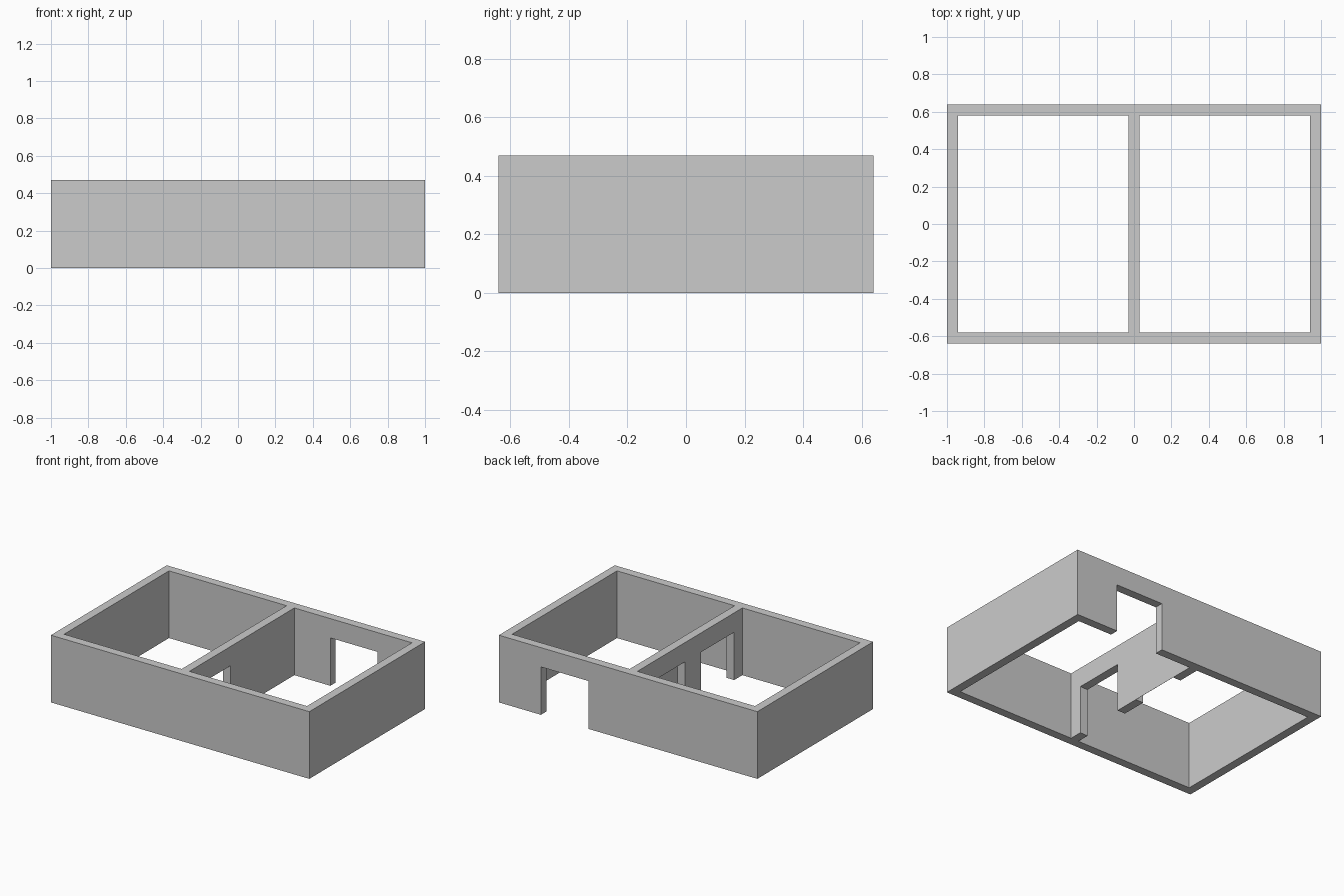
import bpy

if "Cube" in bpy.data.objects:
    bpy.data.objects.remove(bpy.data.objects["Cube"])


def box(name, x0, x1, y0, y1, z0, z1):
    """Axis-aligned box from its limits."""
    bpy.ops.mesh.primitive_cube_add(
        size=1, location=((x0 + x1) / 2, (y0 + y1) / 2, (z0 + z1) / 2))
    ob = bpy.context.object
    ob.name = name
    ob.scale = (x1 - x0, y1 - y0, z1 - z0)
    bpy.ops.object.transform_apply(location=True, rotation=False, scale=True)
    return ob


def cut(target, *limits):
    """Subtract a box from the target."""
    cutter = box("cutter", *limits)
    cutter.hide_render = True
    mod = target.modifiers.new("cut", 'BOOLEAN')
    mod.operation = 'DIFFERENCE'
    mod.solver = 'EXACT'
    mod.object = cutter
    bpy.context.view_layer.objects.active = target
    bpy.ops.object.modifier_apply(modifier=mod.name)
    bpy.data.objects.remove(cutter)


W, D, H = 1.0, 0.64, 0.47   # half width, half depth, height
T = 0.06                    # wall thickness
DOOR = 0.335                # door height

walls = box("room_walls", -W, W, -D, D, 0, H)

# Two open rooms either side of the dividing wall
cut(walls, -W + T, -T / 2, -D + T, D - T, -0.1, H + 0.1)
cut(walls, T / 2, W - T, -D + T, D - T, -0.1, H + 0.1)

# Doorway in the back wall of the right room
cut(walls, 0.308, 0.675, D - 0.1, D + 0.1, -0.1, DOOR)

# Doorway through the dividing wall
cut(walls, -0.1, 0.1, -0.49, -0.125, -0.1, DOOR)

# Niche in the dividing wall, open to the left room only
cut(walls, -0.1, T / 2 - 0.001, 0.053, 0.418, -0.1, DOOR)
